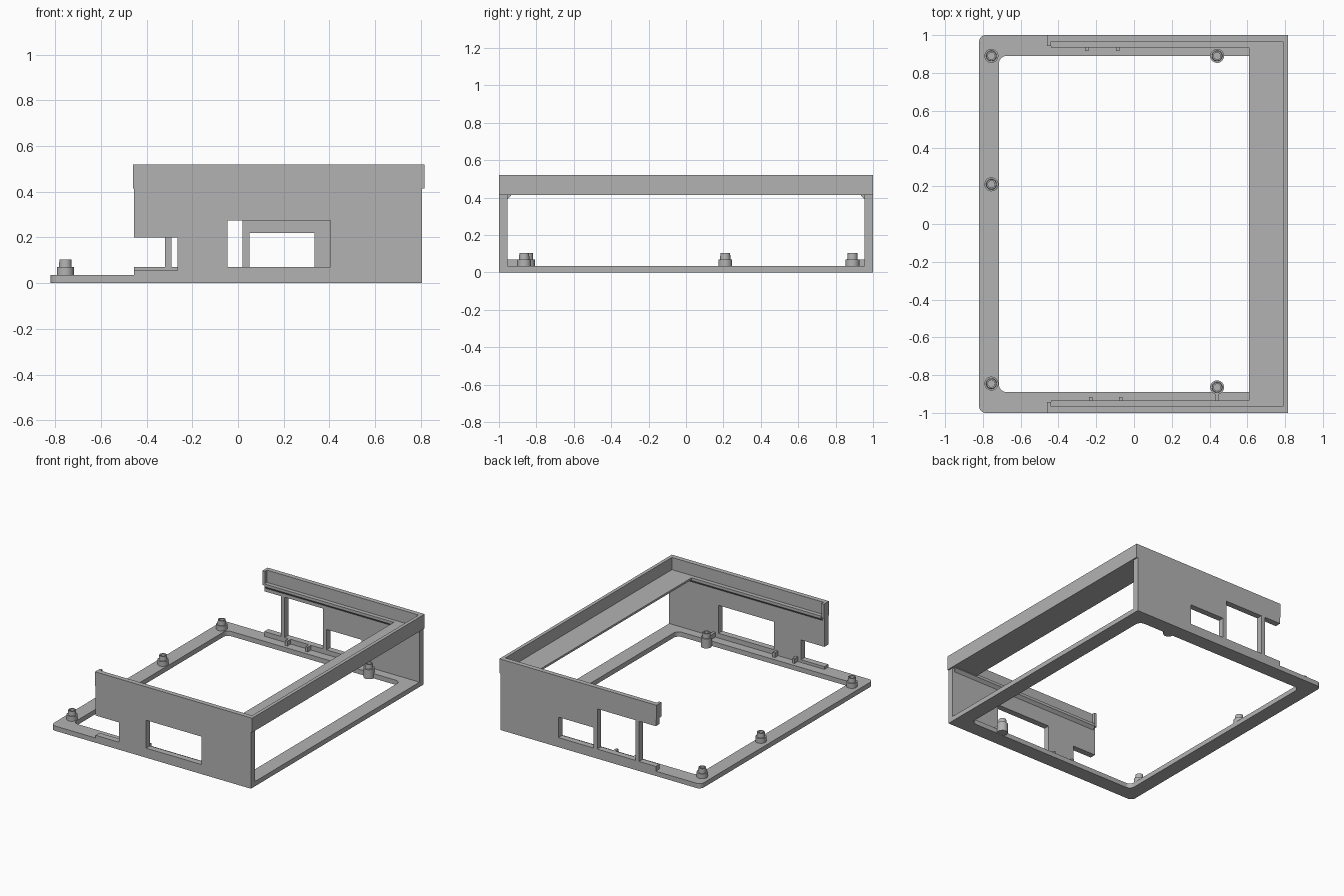
import bpy, bmesh, math
from mathutils import Vector

cube = bpy.data.objects.get("Cube")
if cube:
    bpy.data.objects.remove(cube, do_unlink=True)

grey = bpy.data.materials.new("plain_grey")
grey.use_nodes = True
grey.diffuse_color = (0.45, 0.45, 0.45, 1)
grey.node_tree.nodes["Principled BSDF"].inputs["Base Color"].default_value = (0.45, 0.45, 0.45, 1)


def finish(name, bm):
    bmesh.ops.recalc_face_normals(bm, faces=bm.faces[:])
    mesh = bpy.data.meshes.new(name)
    bm.to_mesh(mesh)
    bm.free()
    mesh.materials.append(grey)
    obj = bpy.data.objects.new(name, mesh)
    bpy.context.collection.objects.link(obj)
    return obj


def box(name, xs, ys, zs, radius=0, round_if=lambda x: True):
    """Box between limits; chosen upright edges can be rounded."""
    bm = bmesh.new()
    bmesh.ops.create_cube(bm, size=1)
    for v in bm.verts:
        v.co = Vector([sum(lim) / 2 + c * abs(lim[1] - lim[0])
                       for c, lim in zip(v.co, (xs, ys, zs))])
    if radius:
        upright = [e for e in bm.edges
                   if abs(e.verts[0].co.z - e.verts[1].co.z) > 1e-4 and round_if(e.verts[0].co.x)]
        bmesh.ops.bevel(bm, geom=upright, offset=radius, segments=6, profile=0.5, affect='EDGES')
    return finish(name, bm)


def cut(obj, cutters):
    """Subtract the cutters and discard them."""
    for c in cutters:
        c.hide_render = True
        mod = obj.modifiers.new("opening", 'BOOLEAN')
        mod.operation = 'DIFFERENCE'
        mod.solver = 'EXACT'
        mod.object = c
    deps = bpy.context.evaluated_depsgraph_get()
    mesh = bpy.data.meshes.new_from_object(obj.evaluated_get(deps))
    obj.modifiers.clear()
    obj.data = mesh
    for c in cutters:
        bpy.data.objects.remove(c, do_unlink=True)


def peg(name, x, y):
    """Stepped hollow screw post turned around its axis."""
    profile = [(0, 0.001), (0.037, 0.001), (0.037, 0.07), (0.028, 0.07),
               (0.026, 0.103), (0.018, 0.103), (0.018, 0.06), (0, 0.06)]
    bm = bmesh.new()
    verts = [bm.verts.new((r, 0, z)) for r, z in profile]
    edges = [bm.edges.new(pair) for pair in zip(verts, verts[1:])]
    bmesh.ops.spin(bm, geom=verts + edges, cent=(0, 0, 0), axis=(0, 0, 1),
                   angle=math.tau, steps=32)
    bmesh.ops.remove_doubles(bm, verts=bm.verts[:], dist=1e-4)
    obj = finish(name, bm)
    obj.location = (x, y, 0)
    bpy.ops.object.select_all(action='DESELECT')
    obj.select_set(True)
    bpy.context.view_layer.objects.active = obj
    bpy.ops.object.shade_smooth_by_angle(angle=math.radians(30))


def ledge(name, side):
    """Chamfered rail running along the inside of a side wall."""
    bm = bmesh.new()
    section = [(0.97, 0.43), (0.935, 0.43), (0.935, 0.41), (0.955, 0.39), (0.97, 0.39)]
    face = bm.faces.new([bm.verts.new((-0.44, side * y, z)) for y, z in section])
    new = bmesh.ops.extrude_face_region(bm, geom=[face])["geom"]
    bmesh.ops.translate(bm, vec=(1.23, 0, 0),
                        verts=[g for g in new if isinstance(g, bmesh.types.BMVert)])
    finish(name, bm)


# Base frame with rounded opening
BASE = 0.035
base = box("base_frame", (-0.82, 0.805), (-1, 1), (0, BASE), 0.035, lambda x: x < 0)
cut(base, [box("base_cutter", (-0.715, 0.695), (-0.89, 0.89), (-0.1, 0.1), 0.04)])

# Side walls with their port openings: (x limits, z limits)
ports = {
    -1: [((-0.6, -0.265), (0.055, 0.2)), ((-0.045, 0.405), (0.07, 0.275))],
    1: [((-0.6, -0.32), (0.07, 0.365)), ((-0.29, 0.02), (0.07, 0.365)),
        ((0.05, 0.335), (0.07, 0.22))],
}
for side, label in ((-1, "front"), (1, "back")):
    wall = box(label + "_wall", (-0.455, 0.805), (side * 0.955, side), (BASE, 0.415))
    cut(wall, [box("port_cutter", xs, (side * 0.8, side * 1.1), zs) for xs, zs in ports[side]])
    # Raised lip, end stop and inner ledge
    box(label + "_lip", (-0.44, 0.79), (side * 0.965, side), (0.415, 0.52))
    box(label + "_end_stop", (-0.46, -0.44), (side * 0.942, side), (0.415, 0.52))
    ledge(label + "_ledge", side)
    # Small tabs on the base for locating a board
    for x in ((-0.23, -0.07) if side < 0 else (-0.25, -0.085)):
        box(label + "_tab", (x - 0.009, x + 0.009), (side * 0.917, side * 0.956), (BASE, 0.07))

# Cross band and top shelf at the open end
box("end_band", (0.79, 0.815), (-1, 1), (0.415, 0.52))
box("top_shelf", (0.61, 0.79), (-0.965, 0.965), (0.415, 0.43))

# Screw posts and the rib that ties one to its wall
for x, y in ((-0.755, 0.89), (-0.755, 0.21), (-0.755, -0.845), (0.44, 0.89), (0.44, -0.865)):
    peg("screw_post", x, y)
box("post_rib", (0.43, 0.45), (-0.956, -0.89), (BASE, 0.07))
